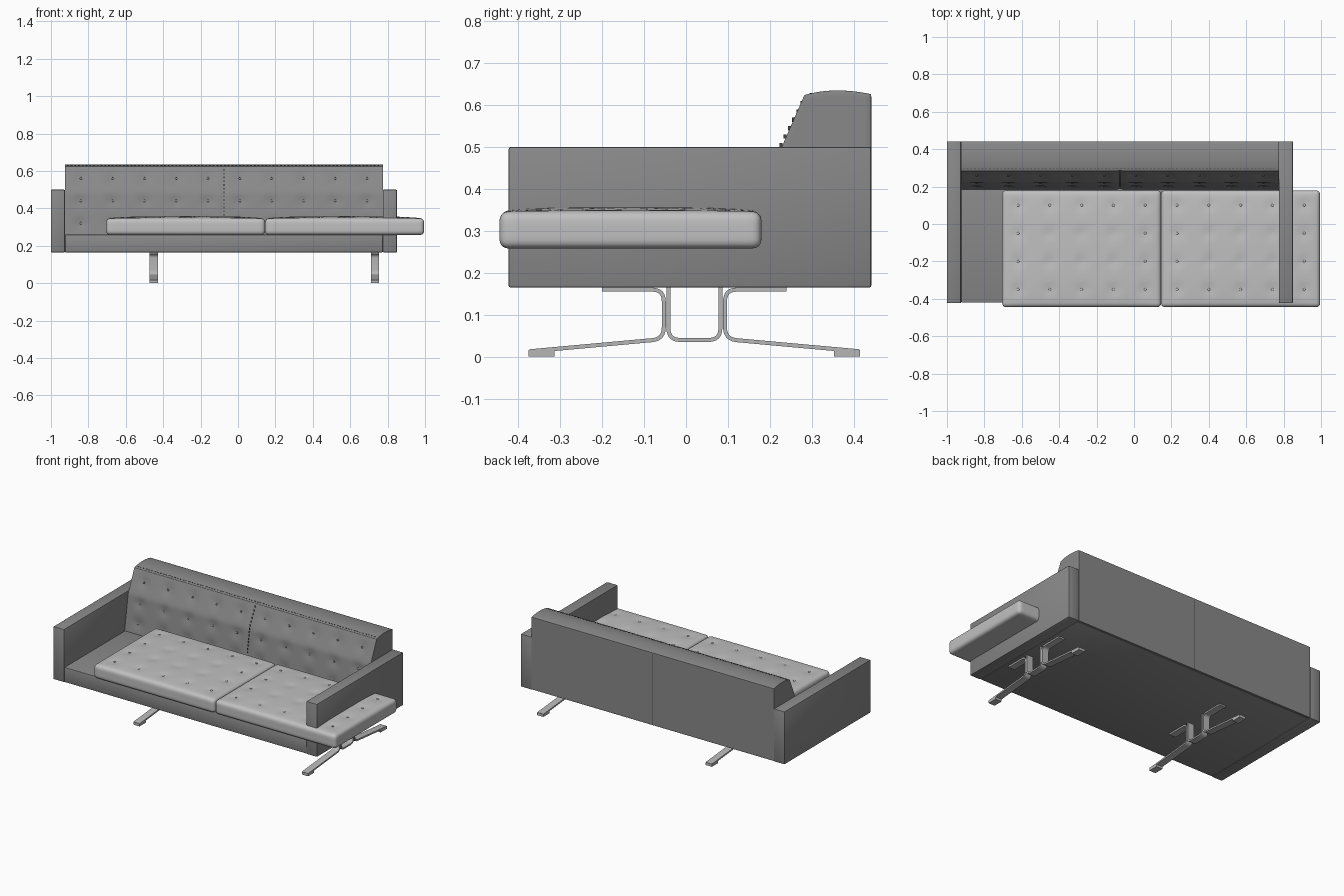
import bpy, bmesh, math
from mathutils import Vector, Matrix

cube = bpy.data.objects.get("Cube")
if cube:
    bpy.data.objects.remove(cube)


def material(name, rgb):
    m = bpy.data.materials.new(name)
    m.use_nodes = True
    m.diffuse_color = (*rgb, 1)
    m.node_tree.nodes["Principled BSDF"].inputs["Base Color"].default_value = (*rgb, 1)
    return m


DARK = material("dark grey upholstery", (0.25, 0.25, 0.25))
LIGHT = material("light grey upholstery", (0.53, 0.53, 0.53))
STEEL = material("grey steel", (0.47, 0.47, 0.47))
THREAD = material("dark thread", (0.06, 0.06, 0.06))


def finish(name, bm, mat, smooth=40):
    bmesh.ops.recalc_face_normals(bm, faces=bm.faces)
    me = bpy.data.meshes.new(name)
    bm.to_mesh(me)
    bm.free()
    me.materials.append(mat)
    ob = bpy.data.objects.new(name, me)
    bpy.context.collection.objects.link(ob)
    if smooth:
        bpy.ops.object.select_all(action="DESELECT")
        ob.select_set(True)
        bpy.context.view_layer.objects.active = ob
        bpy.ops.object.shade_smooth_by_angle(angle=math.radians(smooth))
    return ob


def add_box(bm, lo, hi):
    lo, hi = Vector(lo), Vector(hi)
    mat = Matrix.Translation((lo + hi) / 2) @ Matrix.Diagonal((*(hi - lo), 1))
    return bmesh.ops.create_cube(bm, size=1, matrix=mat)["verts"]


def panel(name, lo, hi, mat=DARK, bevel=0.005):
    bm = bmesh.new()
    add_box(bm, lo, hi)
    if bevel:
        bmesh.ops.bevel(bm, geom=bm.edges[:], offset=bevel, segments=2,
                        profile=0.5, affect="EDGES")
    return finish(name, bm, mat)


def soft_box(lo, hi, cuts, r):
    """Dense box with rounded edges, ready to be shaped."""
    bm = bmesh.new()
    add_box(bm, lo, hi)
    for axis in range(3):
        n = Vector([float(axis == k) for k in range(3)])
        a, b, c = lo[axis], hi[axis], cuts[axis]
        steps = [a + r + (b - a - 2 * r) * i / c for i in range(c + 1)]
        for f in (0.12, 0.3, 0.6):
            steps += [a + r * f, b - r * f]
        for s in steps:
            bmesh.ops.bisect_plane(bm, geom=bm.verts[:] + bm.edges[:] + bm.faces[:],
                                   plane_co=n * s, plane_no=n, dist=1e-6)
    for v in bm.verts:
        core = Vector([min(max(v.co[k], lo[k] + r), hi[k] - r) for k in range(3)])
        v.co = core + (v.co - core).normalized() * r
    return bm


def dimple(a, b, spots, depth, size):
    return sum(depth * math.exp(-((a - p) ** 2 + (b - q) ** 2) / size ** 2)
               for p, q in spots if abs(a - p) < 0.12 and abs(b - q) < 0.12)


def add_button(bm, pos, squash):
    scale = Matrix.Diagonal((*squash, 1))
    bmesh.ops.create_uvsphere(bm, u_segments=10, v_segments=6, radius=0.007,
                              matrix=Matrix.Translation(pos) @ scale)


# Platform and arms
panel("seat_platform", (-0.925, -0.42, 0.165), (0.775, 0.43, 0.26))
panel("right_arm", (-1.0, -0.423, 0.165), (-0.925, 0.442, 0.5))
panel("left_arm", (0.775, -0.423, 0.165), (0.85, 0.442, 0.5))

# Seat cushions with button tufting
FRONT, REAR, BOTTOM, TOP = -0.445, 0.18, 0.258, 0.346
for name, x0 in (("right", -0.705), ("left", 0.145)):
    x1 = x0 + 0.85
    spots = [(x0 + 0.085 + 0.17 * i, -0.35 + 0.15 * j) for i in range(5) for j in range(4)]
    bm = soft_box((x0, FRONT, BOTTOM), (x1, REAR, TOP), (44, 34, 4), 0.022)
    for v in bm.verts:
        x, y, z = v.co
        lift = max(0, (z - BOTTOM) / (TOP - BOTTOM) - 0.5) * 2
        u = (x - x0) / 0.85 * 2 - 1
        w = (y - FRONT) / (REAR - FRONT) * 2 - 1
        crown = 0.012 * max(0, 1 - u ** 4) * max(0, 1 - w ** 4)
        v.co.z += lift * (crown - dimple(x, y, spots, 0.006, 0.03))
    finish(name + "_seat_cushion", bm, LIGHT, 60)
    bm = bmesh.new()
    for x, y in spots:
        add_button(bm, (x, y, TOP + 0.004), (1, 1, 0.4))
    finish(name + "_seat_buttons", bm, LIGHT)


# Backrest: a rounded box warped to a raked front and crowned top
def front_y(z):
    if z < 0.5:
        return 0.183 + 0.037 * max(0, z - 0.26) / 0.24
    return 0.22 + 0.06 * (z - 0.5) / 0.12


def top_z(y):
    return 0.635 - 0.9 * (y - 0.36) ** 2 * (2 if y < 0.36 else 1.5)


SEAM = -0.075
back_spots = [(-0.84 + 0.17 * i, 0.32 + 0.12 * j) for i in range(10) for j in range(3)]
bm = soft_box((-0.925, 0, 0), (0.775, 1, 1), (90, 12, 34), 0.001)
for v in bm.verts:
    x, d, h = v.co
    z = 0.168 + h * 0.457
    y = front_y(z) + d * (0.441 - front_y(z))
    z = 0.168 + h * (top_z(y) - 0.168)
    puff = dimple(x, z, back_spots, 0.009, 0.03) + 0.005 * math.exp(-((x - SEAM) / 0.006) ** 2)
    v.co = (x, y + (1 - d) ** 4 * puff, z)
back = finish("backrest", bm, DARK, 60)
rounding = back.modifiers.new("soft edges", "BEVEL")
rounding.width, rounding.segments = 0.006, 2
rounding.limit_method, rounding.angle_limit = "ANGLE", math.radians(50)

bm = bmesh.new()
for x, z in back_spots:
    add_button(bm, (x, front_y(z) + 0.007, z), (1, 0.4, 1))
finish("backrest_buttons", bm, DARK)

# Stitching along the top edge and down the middle, plus the rear seam
bm = bmesh.new()
for i in range(84):
    x = -0.915 + 0.02 * i
    add_box(bm, (x, 0.296, top_z(0.3) - 0.004), (x + 0.01, 0.3, top_z(0.3) + 0.0008))
for i in range(14):
    z = 0.34 + 0.02 * i
    y = front_y(z) + 0.004
    add_box(bm, (SEAM - 0.002, y - 0.001, z), (SEAM + 0.002, y + 0.006, z + 0.01))
finish("backrest_stitching", bm, THREAD, 0)
panel("rear_seam", (SEAM - 0.0015, 0.438, 0.17), (SEAM + 0.0015, 0.4418, 0.62), THREAD, 0)


# Bent steel legs, mirrored front to rear
def rounded_path(points, r=0.028, n=6):
    pts = [Vector(p) for p in points]
    out = [pts[0]]
    for a, b, c in zip(pts, pts[1:], pts[2:]):
        s, e = b + (a - b).normalized() * r, b + (c - b).normalized() * r
        out += [s.lerp(b, t / n).lerp(b.lerp(e, t / n), t / n) for t in range(n + 1)]
    return out + [pts[-1]]


def add_strip(bm, path, x, half, flip, thick=0.0095):
    rows = []
    for i, p in enumerate(path):
        t = (path[min(i + 1, len(path) - 1)] - path[max(i - 1, 0)]).normalized()
        n = Vector((-t.y, t.x)) * thick / 2
        corners = [(x + s * half, p + n * m) for s, m in ((-1, 1), (1, 1), (1, -1), (-1, -1))]
        rows.append([bm.verts.new((cx, MID + flip * q.x, q.y)) for cx, q in corners])
    for a, b in zip(rows, rows[1:]):
        for k in range(4):
            bm.faces.new((a[k], a[(k + 1) % 4], b[(k + 1) % 4], b[k]))
    bm.faces.new(rows[0])
    bm.faces.new(rows[-1])


MID = 0.02
LEG = rounded_path([(-0.22, 0.16), (-0.073, 0.16), (-0.073, 0.042), (-0.393, 0.013)])
YOKE = rounded_path([(-0.062, 0.168), (-0.062, 0.04), (0.062, 0.04), (0.062, 0.168)])
for name, x in (("right", -0.45), ("left", 0.732)):
    bm = bmesh.new()
    add_strip(bm, YOKE, x, 0.022, 1)
    for flip in (-1, 1):
        add_strip(bm, LEG, x, 0.022, flip)
        ends = sorted((MID - flip * 0.395, MID - flip * 0.333))
        add_box(bm, (x - 0.022, ends[0], 0), (x + 0.022, ends[1], 0.016))
    finish(name + "_leg_frame", bm, STEEL, 30)
